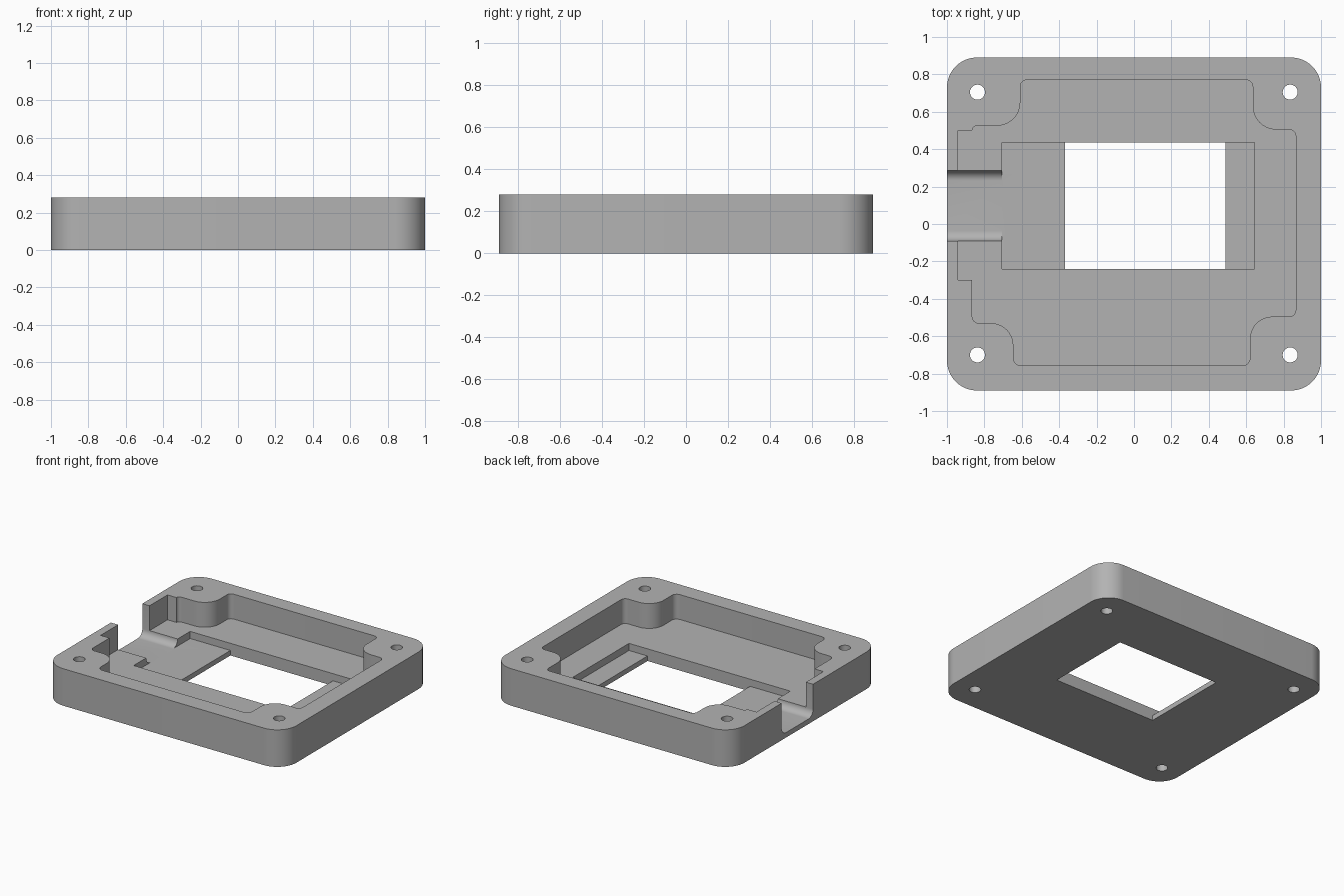
import bpy
import bmesh
import math
from mathutils import Vector

cube = bpy.data.objects.get("Cube")
if cube:
    bpy.data.objects.remove(cube, do_unlink=True)

HEIGHT = 0.28
POCKET_Z = 0.092
LEDGE_Z = 0.038
ABOVE = HEIGHT + 0.1

grey = bpy.data.materials.new("plain grey")
grey.use_nodes = True
grey.diffuse_color = (0.45, 0.45, 0.45, 1)
grey.node_tree.nodes["Principled BSDF"].inputs["Base Color"].default_value = grey.diffuse_color


def rounded(corners, steps=10):
    """Outline from (u, v, radius) corners, each replaced by a tangent arc."""
    points = []
    for i, (u, v, r) in enumerate(corners):
        p = Vector((u, v))
        if r == 0:
            points.append(p)
            continue
        a = (Vector(corners[i - 1][:2]) - p).normalized()
        b = (Vector(corners[(i + 1) % len(corners)][:2]) - p).normalized()
        # All corners are square, so the arc centre lies r along both edges
        centre = p + (a + b) * r
        for k in range(steps + 1):
            t = math.pi / 2 * k / steps
            points.append(centre - b * r * math.cos(t) - a * r * math.sin(t))
    return points


def rect(u0, u1, v0, v1, r=0):
    return rounded([(u0, v0, r), (u1, v0, r), (u1, v1, r), (u0, v1, r)], 16)


def prism(name, outline, low, high, along_x=False):
    bm = bmesh.new()
    place = (lambda p, w: (w, p.x, p.y)) if along_x else (lambda p, w: (p.x, p.y, w))
    bottom = [bm.verts.new(place(p, low)) for p in outline]
    top = [bm.verts.new(place(p, high)) for p in outline]
    bm.faces.new(bottom)
    bm.faces.new(top)
    for i in range(len(outline)):
        bm.faces.new((bottom[i - 1], bottom[i], top[i], top[i - 1]))
    bmesh.ops.recalc_face_normals(bm, faces=bm.faces)
    mesh = bpy.data.meshes.new(name)
    bm.to_mesh(mesh)
    bm.free()
    mesh.materials.append(grey)
    obj = bpy.data.objects.new(name, mesh)
    bpy.context.collection.objects.link(obj)
    return obj


# Outer block with rounded corners
tray = prism("display_tray", rect(-1, 1, -0.89, 0.89, 0.16), 0, HEIGHT)

# Main pocket, stepping around the four screw bosses
pocket = [
    (-0.94, 0.50, 0), (-0.94, -0.30, 0), (-0.865, -0.30, 0),
    (-0.865, -0.53, 0.035), (-0.645, -0.53, 0.12), (-0.645, -0.757, 0.04),
    (0.62, -0.757, 0.04), (0.62, -0.495, 0.12), (0.865, -0.495, 0.035),
    (0.865, 0.505, 0.035), (0.635, 0.505, 0.125), (0.635, 0.77, 0.035),
    (-0.608, 0.77, 0.035), (-0.608, 0.525, 0.125), (-0.865, 0.525, 0.025),
    (-0.865, 0.50, 0),
]
cutters = [prism("pocket_cutter", rounded(pocket), POCKET_Z, ABOVE)]

# Screen recess, window through the floor and cable channel in the side wall
cutters.append(prism("recess_cutter", rect(-0.705, 0.645, -0.24, 0.435), LEDGE_Z, ABOVE))
cutters.append(prism("window_cutter", rect(-0.368, 0.49, -0.24, 0.435), -0.1, ABOVE))
channel = rounded([(-0.09, LEDGE_Z, 0.054), (0.285, LEDGE_Z, 0.054),
                   (0.285, ABOVE, 0), (-0.09, ABOVE, 0)])
cutters.append(prism("channel_cutter", channel, -1.1, -0.69, along_x=True))

# Screw holes
for x in (-0.837, 0.835):
    for y in (-0.70, 0.705):
        cutters.append(prism("screw_hole_cutter", rect(x - 0.04, x + 0.04, y - 0.04, y + 0.04, 0.0399),
                             -0.1, ABOVE))

# Carve the block
bpy.context.view_layer.objects.active = tray
for cutter in cutters:
    cutter.hide_render = True
    mod = tray.modifiers.new("cut", 'BOOLEAN')
    mod.operation = 'DIFFERENCE'
    mod.solver = 'EXACT'
    mod.object = cutter
    bpy.ops.object.modifier_apply(modifier=mod.name)
    bpy.data.objects.remove(cutter, do_unlink=True)

bpy.ops.object.select_all(action='DESELECT')
tray.select_set(True)
bpy.ops.object.shade_smooth_by_angle(angle=math.radians(30))
